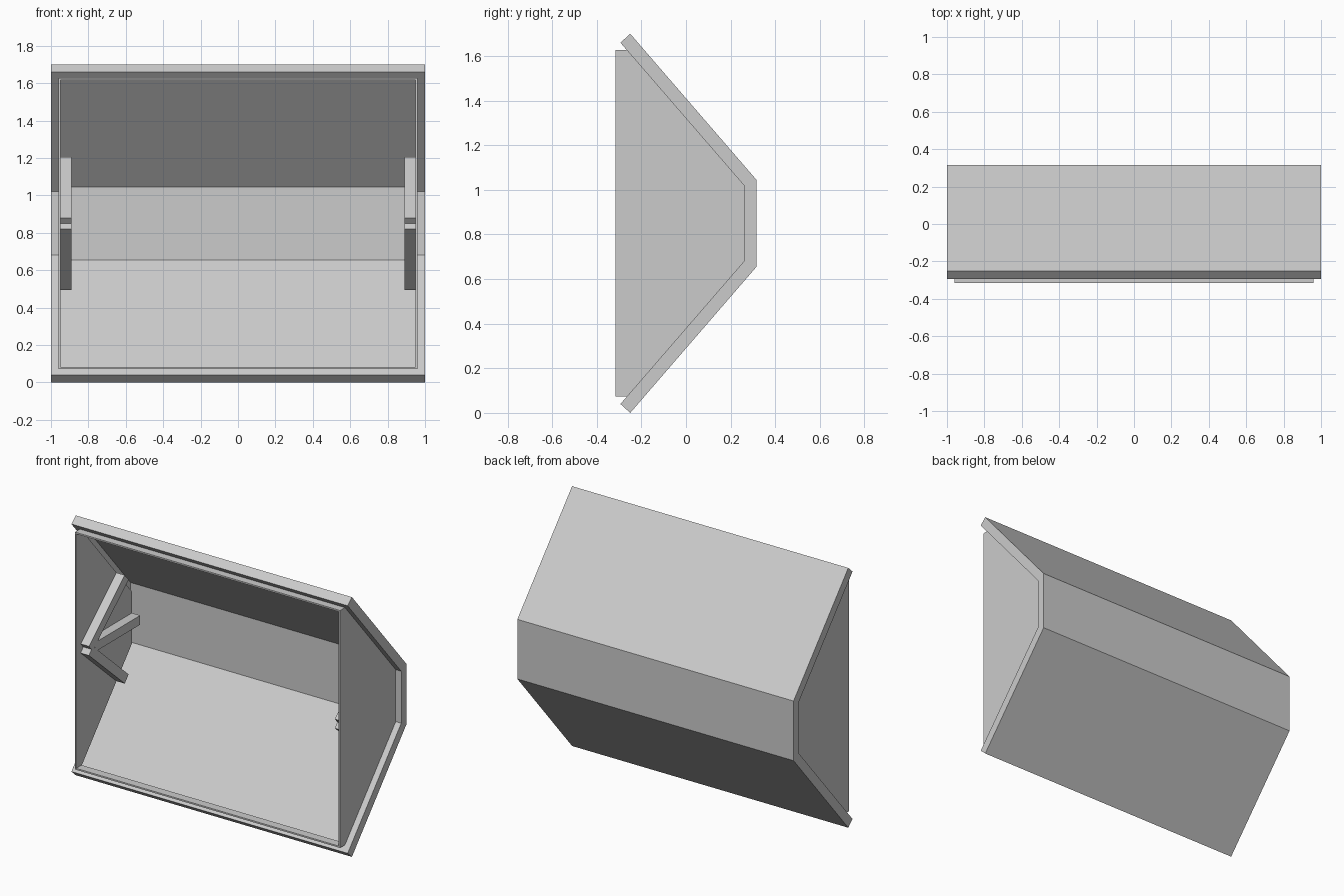
import bpy, bmesh

if "Cube" in bpy.data.objects:
    bpy.data.objects.remove(bpy.data.objects["Cube"])

MID = 0.85  # height of the horizontal symmetry plane


def finish(name, bm, mirror=False):
    bmesh.ops.remove_doubles(bm, verts=bm.verts, dist=0.0005)
    bmesh.ops.recalc_face_normals(bm, faces=bm.faces)
    me = bpy.data.meshes.new(name)
    bm.to_mesh(me)
    bm.free()
    ob = bpy.data.objects.new(name, me)
    bpy.context.collection.objects.link(ob)
    if mirror:
        ob.modifiers.new("Mirror", 'MIRROR').use_mirror_merge = False
    return ob


def flip(points):
    """Mirror a (y, z) profile about the middle height."""
    return [(y, 2 * MID - z) for y, z in reversed(points)]


def prism(name, profile, x0, x1, mirror=True):
    bm = bmesh.new()
    face = bm.faces.new([bm.verts.new((x0, y, z)) for y, z in profile])
    ext = bmesh.ops.extrude_face_region(bm, geom=[face])["geom"]
    moved = [v for v in ext if isinstance(v, bmesh.types.BMVert)]
    if face.is_valid and len(bm.faces) == len(profile) + 1:
        bm.faces.new([v for v in face.verts][::-1]) if face.verts[0] in moved else None
    bmesh.ops.translate(bm, verts=moved, vec=(x1 - x0, 0, 0))
    bmesh.ops.holes_fill(bm, edges=bm.edges)
    return finish(name, bm, mirror)


# Shell: full-width outer skin, front lips, end rims and narrow inner margins
outer = [(-0.25, 1.70), (0.316, 1.045)]
inner = [(-0.294, 1.66), (-0.26, 1.621), (0.26, 1.02)]
outer += flip(outer)
inner += flip(inner)
bm = bmesh.new()


def quad(*co):
    bm.faces.new([bm.verts.new(c) for c in co])


def strip(a, b, x0, x1):
    quad((x0, *a), (x1, *a), (x1, *b), (x0, *b))


for a, b in zip(outer, outer[1:]):
    strip(a, b, -1, 1)
for i, o in ((0, 0), (-1, -1)):
    strip(inner[i], outer[o], -1, 1)
strip(inner[0], inner[1], -0.96, 0.96)
strip(inner[-1], inner[-2], -0.96, 0.96)
for s in (-1, 1):
    for a, b in zip(inner, inner[1:]):
        strip(a, b, s * 0.96, s)
    rim = [inner[i] for i in (0, 2, 3, 5)]
    for k in range(3):
        quad((s, *outer[k]), (s, *outer[k + 1]), (s, *rim[k + 1]), (s, *rim[k]))
finish("shell", bm)

# Recessed trapezoid side panels
half = [(-0.26, 1.621), (0.26, 1.02)]
prism("side_panel", half + flip(half), 0.95, 0.96)

# Thin rectangular front frame
bm = bmesh.new()
out = [(-0.96, 0.073), (0.96, 0.073), (0.96, 1.627), (-0.96, 1.627)]
inn = [(-0.95, 0.083), (0.95, 0.083), (0.95, 1.617), (-0.95, 1.617)]
for i in range(4):
    j = (i + 1) % 4
    for (p, py), (q, qy) in (((out, -0.316), (inn, -0.316)), ((inn, -0.316), (inn, -0.26)),
                             ((inn, -0.26), (out, -0.26)), ((out, -0.26), (out, -0.316))):
        quad(*[(r[k][0], y, r[k][1]) for r, y, k in
               ((p, py, i), (p, py, j), (q, qy, j), (q, qy, i))])
finish("front_frame", bm)

# Three struts fanning out inside each side panel
upper = [(-0.27, 0.88), (0.10, 1.205), (0.14, 1.16), (-0.23, 0.835)]
prism("upper_strut", upper, 0.89, 0.957)
prism("lower_strut", flip(upper), 0.89, 0.957)
prism("middle_strut", [(-0.21, 0.88), (0.26, 0.88), (0.26, 0.82), (-0.21, 0.82)], 0.89, 0.957)
